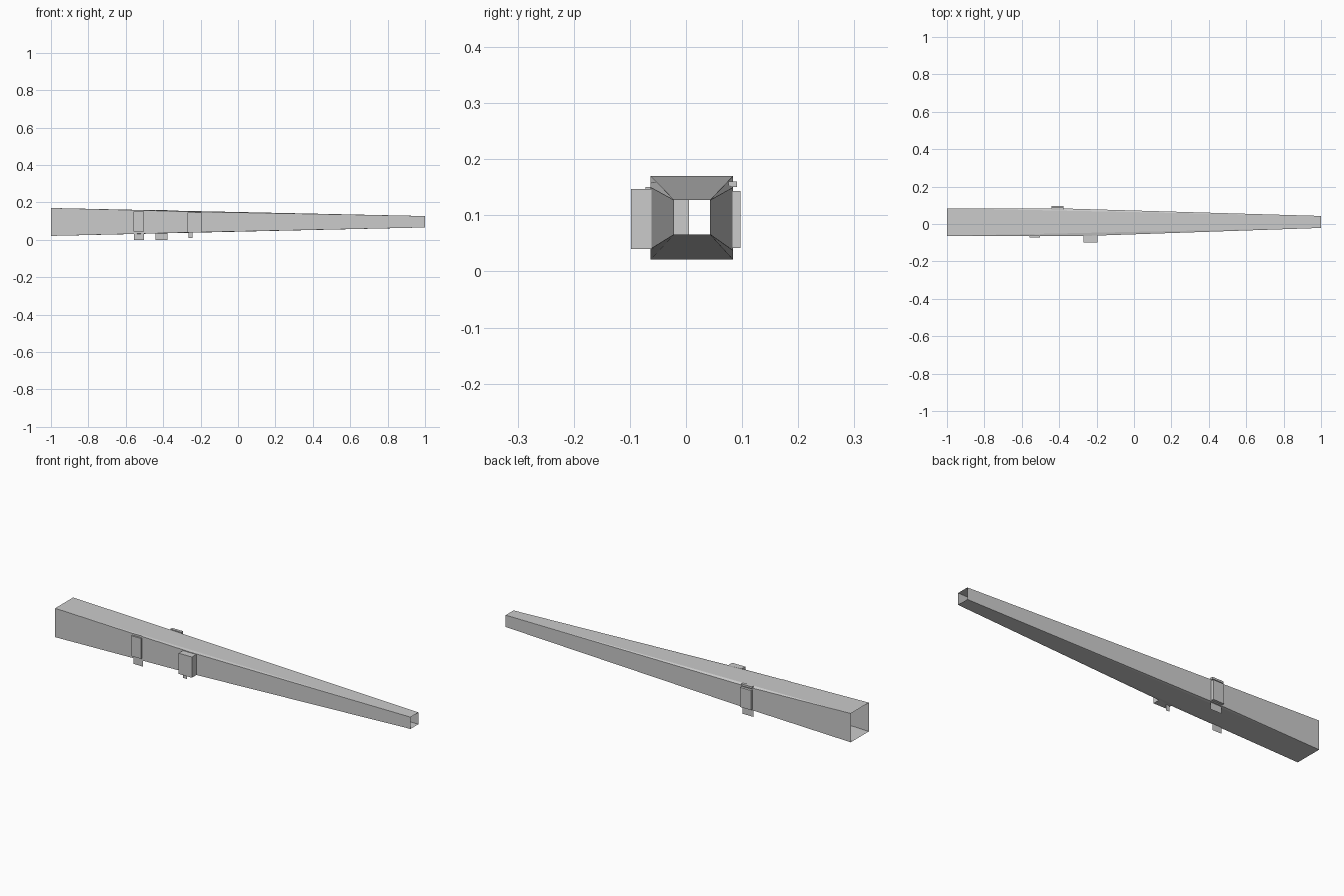
import bpy

if "Cube" in bpy.data.objects:
    bpy.data.objects.remove(bpy.data.objects["Cube"])


def mesh_object(name, verts, faces):
    me = bpy.data.meshes.new(name)
    me.from_pydata(verts, [], faces)
    me.update()
    ob = bpy.data.objects.new(name, me)
    bpy.context.collection.objects.link(ob)
    return ob


def box(name, x0, x1, y0, y1, z0, z1):
    bpy.ops.mesh.primitive_cube_add(size=1, location=((x0 + x1) / 2, (y0 + y1) / 2, (z0 + z1) / 2))
    ob = bpy.context.object
    ob.name = name
    ob.scale = (x1 - x0, y1 - y0, z1 - z0)
    return ob


def plate(name, x0, x1, y, z0, z1):
    return mesh_object(name, [(x0, y, z0), (x1, y, z0), (x1, y, z1), (x0, y, z1)], [(0, 1, 2, 3)])


# Open tapered tube whose side walls stay parallel up to a fold line
verts = []
for x, ya, yb, za, zb in ((-1, -0.063, 0.084, 0.021, 0.17), (1, -0.021, 0.043, 0.066, 0.127)):
    verts += [(x, ya, za), (x, yb, za), (x, yb, zb), (x, ya, zb)]
verts += [(-0.23, -0.063, 0.04), (-0.23, -0.063, 0.15),
          (-0.41, 0.084, 0.037), (-0.41, 0.084, 0.15)]
faces = [(3, 7, 6, 2), (0, 1, 5, 4),
         (0, 8, 9, 3), (8, 4, 7, 9), (3, 9, 7), (0, 4, 8),
         (2, 11, 10, 1), (11, 6, 5, 10), (2, 6, 11), (1, 10, 5)]
mesh_object("tapered_tube", verts, faces)

# Front small bracket with hanging tab
box("front_bracket", -0.559, -0.503, -0.072, -0.058, 0.045, 0.15)
plate("front_tab", -0.555, -0.503, -0.058, 0, 0.05)
box("front_clip", -0.555, -0.505, -0.063, -0.05, 0.15, 0.159)

# Large front box, reaching into the tube
box("front_box", -0.27, -0.195, -0.098, 0.005, 0.04, 0.147)
plate("front_box_tab", -0.265, -0.243, -0.07, 0.01, 0.045)

# Back bracket with hanging tab
box("back_bracket", -0.44, -0.377, 0.078, 0.097, 0.042, 0.143)
plate("back_tab", -0.44, -0.377, 0.078, 0, 0.045)
box("back_clip", -0.44, -0.377, 0.076, 0.091, 0.15, 0.16)
